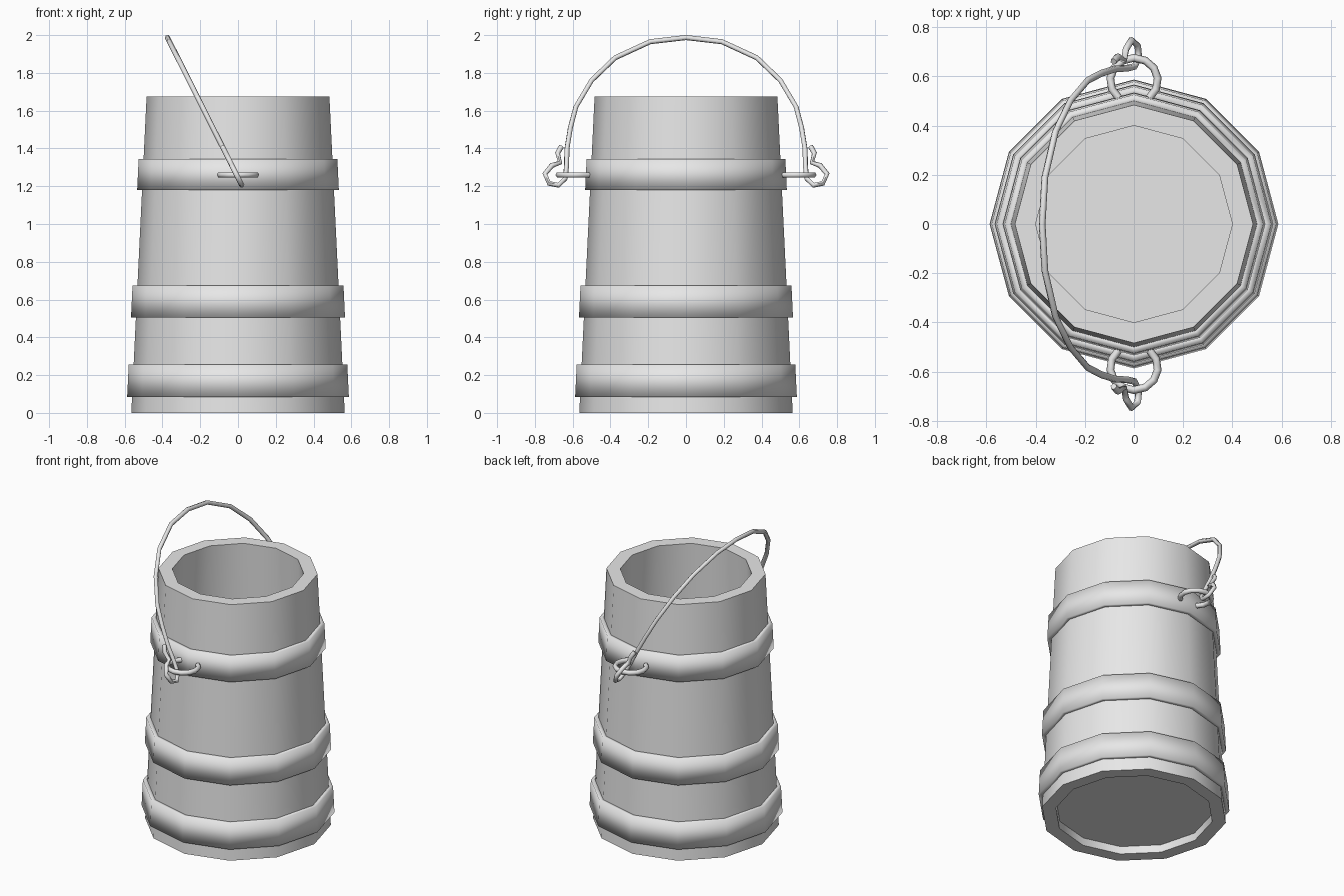
import bpy, bmesh
from math import sin, cos, pi, radians

old = bpy.data.objects.get("Cube")
if old:
    bpy.data.objects.remove(old, do_unlink=True)

SIDES = 12
GREY = (0.8, 0.8, 0.8, 1.0)
grey = bpy.data.materials.new("plain grey")
grey.use_nodes = True
grey.diffuse_color = GREY
grey.node_tree.nodes["Principled BSDF"].inputs["Base Color"].default_value = GREY


def add_object(name, mesh, angle):
    mesh.materials.clear()
    mesh.materials.append(grey)
    obj = bpy.data.objects.new(name, mesh)
    bpy.context.collection.objects.link(obj)
    bpy.ops.object.select_all(action="DESELECT")
    obj.select_set(True)
    bpy.context.view_layer.objects.active = obj
    if angle is None:
        bpy.ops.object.shade_smooth()
    else:
        bpy.ops.object.shade_smooth_by_angle(angle=radians(angle))
    return obj


def lathe(name, profile, angle):
    """Turn a closed (radius, height) profile round the z axis."""
    bm = bmesh.new()
    rings = [[bm.verts.new((r * cos(2 * pi * i / SIDES), r * sin(2 * pi * i / SIDES), z))
              for r, z in profile] for i in range(SIDES)]
    n = len(profile)
    for i in range(SIDES):
        a, b = rings[i], rings[(i + 1) % SIDES]
        for j in range(n):
            k = (j + 1) % n
            bm.faces.new((a[j], b[j], b[k], a[k]))
    bmesh.ops.recalc_face_normals(bm, faces=bm.faces)
    mesh = bpy.data.meshes.new(name)
    bm.to_mesh(mesh)
    bm.free()
    return add_object(name, mesh, angle)


def wire(name, points, radius):
    """Round wire along a path, as a mesh."""
    curve = bpy.data.curves.new(name + "_path", "CURVE")
    curve.dimensions = "3D"
    curve.bevel_depth = radius
    curve.bevel_resolution = 1
    curve.use_fill_caps = True
    spline = curve.splines.new("POLY")
    spline.points.add(len(points) - 1)
    for p, co in zip(spline.points, points):
        p.co = (*co, 1)
    temp = bpy.data.objects.new(name + "_path", curve)
    bpy.context.collection.objects.link(temp)
    graph = bpy.context.evaluated_depsgraph_get()
    mesh = bpy.data.meshes.new_from_object(temp.evaluated_get(graph))
    mesh.name = name
    bpy.data.objects.remove(temp, do_unlink=True)
    return add_object(name, mesh, 65)


# Tapered bucket wall
HEIGHT, R_BOTTOM, R_TOP, WALL = 1.675, 0.565, 0.484, 0.084


def wall_radius(z):
    return R_BOTTOM + (R_TOP - R_BOTTOM) * z / HEIGHT


lathe("bucket_wall", [(R_BOTTOM, 0), (R_TOP, HEIGHT),
                      (R_TOP - WALL, HEIGHT), (R_BOTTOM - WALL, 0)], 40)

# Recessed floor
bm = bmesh.new()
bmesh.ops.create_cone(bm, cap_ends=True, segments=SIDES, radius1=0.485, radius2=0.482, depth=0.06)
bmesh.ops.translate(bm, verts=bm.verts, vec=(0, 0, 0.08))
floor = bpy.data.meshes.new("bucket_floor")
bm.to_mesh(floor)
bm.free()
add_object("bucket_floor", floor, 40)

# Three softly shaded hoops following the taper
for name, low, high in (("lower_hoop", 0.085, 0.255),
                        ("middle_hoop", 0.505, 0.675),
                        ("upper_hoop", 1.18, 1.345)):
    lo, hi = wall_radius(low), wall_radius(high)
    lathe(name, [(lo + 0.026, low), (hi + 0.026, high),
                 (hi - 0.01, high), (lo - 0.01, low)], None)

# Staples that hold the handle, front and back
for name, side in (("front_staple", -1), ("back_staple", 1)):
    arc = [radians(-50 + 28 * i) for i in range(11)]
    wire(name, [(0.097 * cos(a), side * (0.583 + 0.092 * sin(a)), 1.26) for a in arc], 0.016)

# Leaning handle with a hooked end on each side, as (y, z) from tip to top
half = [(0.66, 1.41), (0.68, 1.375), (0.667, 1.325), (0.71, 1.31), (0.747, 1.265),
        (0.725, 1.215), (0.675, 1.205), (0.64, 1.24), (0.633, 1.30), (0.63, 1.40),
        (0.612, 1.51), (0.583, 1.62), (0.50, 1.76), (0.375, 1.88), (0.19, 1.965)]
path = half + [(0, 1.987)] + [(-y, z) for y, z in reversed(half)]
wire("handle", [(0.02 - 0.503 * (z - 1.205), y, z) for y, z in path], 0.014)
